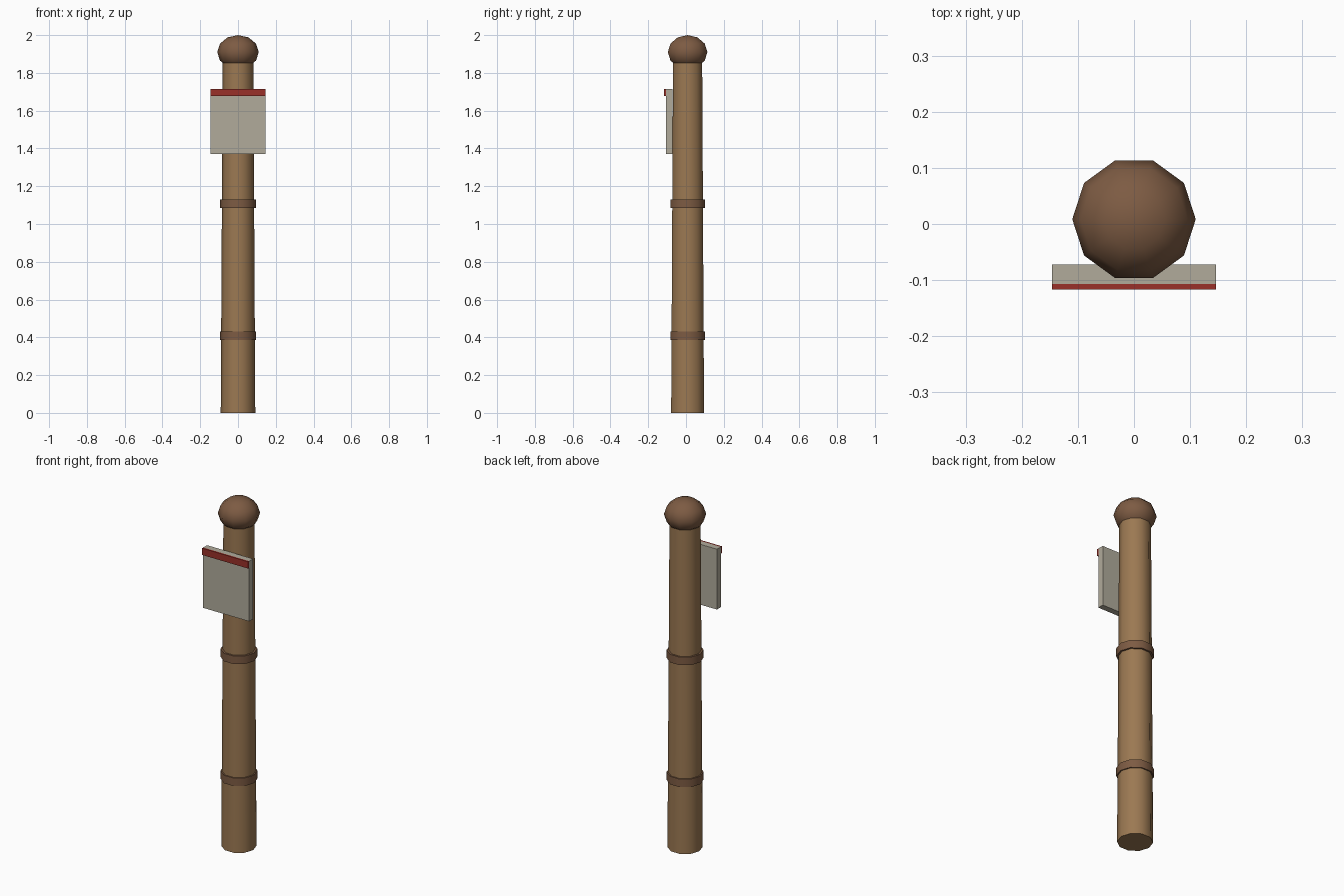
import bpy
import math

cube = bpy.data.objects.get("Cube")
if cube:
    bpy.data.objects.remove(cube, do_unlink=True)

AXIS_Y = 0.0085  # the pole stands slightly behind the centre
SIDES = 10


def material(name, rgb):
    mat = bpy.data.materials.new(name)
    mat.use_nodes = True
    colour = (*rgb, 1.0)
    mat.diffuse_color = colour
    mat.node_tree.nodes["Principled BSDF"].inputs["Base Color"].default_value = colour
    return mat


wood = material("light wood", (0.33, 0.19, 0.085))
dark_wood = material("dark wood", (0.205, 0.105, 0.056))
board_grey = material("warm grey", (0.44, 0.41, 0.33))
red = material("red", (0.32, 0.03, 0.022))


def finish(name, mat, smooth=True):
    obj = bpy.context.object
    obj.name = name
    obj.data.materials.append(mat)
    bpy.ops.object.transform_apply(location=False, rotation=True, scale=True)
    if smooth:
        bpy.ops.object.shade_smooth_by_angle(angle=math.radians(50))
    return obj


def post(name, r_low, r_high, z_low, z_high, mat):
    # Ten-sided column with corners on the x axis
    bpy.ops.mesh.primitive_cone_add(
        vertices=SIDES, radius1=r_low, radius2=r_high, depth=z_high - z_low,
        location=(0, AXIS_Y, (z_low + z_high) / 2),
        rotation=(0, 0, math.pi / 2))
    return finish(name, mat)


def box(name, low, high, mat):
    centre = [(a + b) / 2 for a, b in zip(low, high)]
    bpy.ops.mesh.primitive_cube_add(size=1, location=centre)
    bpy.context.object.scale = [b - a for a, b in zip(low, high)]
    return finish(name, mat, smooth=False)


# Tapered pole and its two bands
post("pole", 0.0915, 0.081, 0.0, 1.87, wood)
for name, z in (("lower_band", 0.385), ("upper_band", 1.085)):
    post(name, 0.096, 0.096, z, z + 0.046, dark_wood)

# Flattened knob on top
bpy.ops.mesh.primitive_uv_sphere_add(
    segments=SIDES, ring_count=6, radius=0.11,
    location=(0, AXIS_Y, 1.91), rotation=(0, 0, math.pi / 2))
bpy.context.object.scale.z = 0.09 / 0.11
finish("knob", dark_wood)

# Sign board with a red strip along its top edge
box("sign_board", (-0.146, -0.107, 1.37), (0.146, -0.072, 1.716), board_grey)
box("red_strip", (-0.146, -0.1165, 1.677), (0.146, -0.107, 1.716), red)
